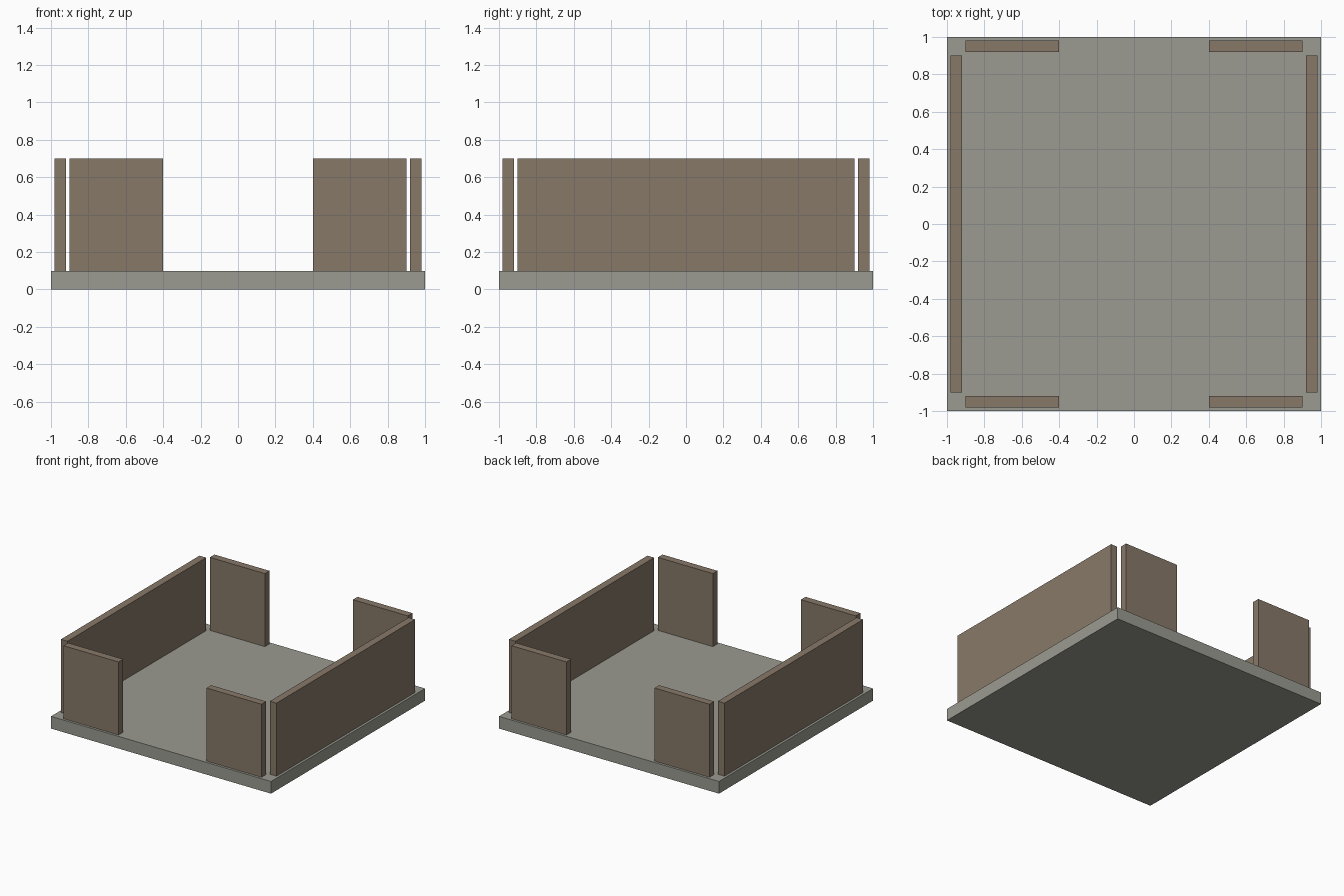
import bpy

if "Cube" in bpy.data.objects:
    bpy.data.objects.remove(bpy.data.objects["Cube"])


def material(name, rgb):
    m = bpy.data.materials.new(name)
    m.diffuse_color = (*rgb, 1.0)
    m.use_nodes = True
    m.node_tree.nodes["Principled BSDF"].inputs["Base Color"].default_value = m.diffuse_color
    return m


stone = material("grey_stone", (0.328, 0.328, 0.283))
wood = material("brown_wall", (0.242, 0.191, 0.138))


def box(name, centre, size, mat):
    bpy.ops.mesh.primitive_cube_add(size=1, location=centre)
    ob = bpy.context.object
    ob.name = name
    ob.scale = size
    bpy.ops.object.transform_apply(location=False, rotation=False, scale=True)
    ob.data.materials.append(mat)
    return ob


# Floor slab
box("floor", (0, 0, 0.05), (2, 2, 0.1), stone)

WALL_Z, WALL_H, WALL_T, WALL_POS = 0.4, 0.6, 0.06, 0.95

for sx, side in ((-1, "left"), (1, "right")):
    # Long solid side wall
    box(f"{side}_wall", (sx * WALL_POS, 0, WALL_Z), (WALL_T, 1.8, WALL_H), wood)
    # Short walls flanking the front and back openings
    for sy, end in ((-1, "front"), (1, "back")):
        box(f"{end}_{side}_wall", (sx * 0.65, sy * WALL_POS, WALL_Z),
            (0.5, WALL_T, WALL_H), wood)
